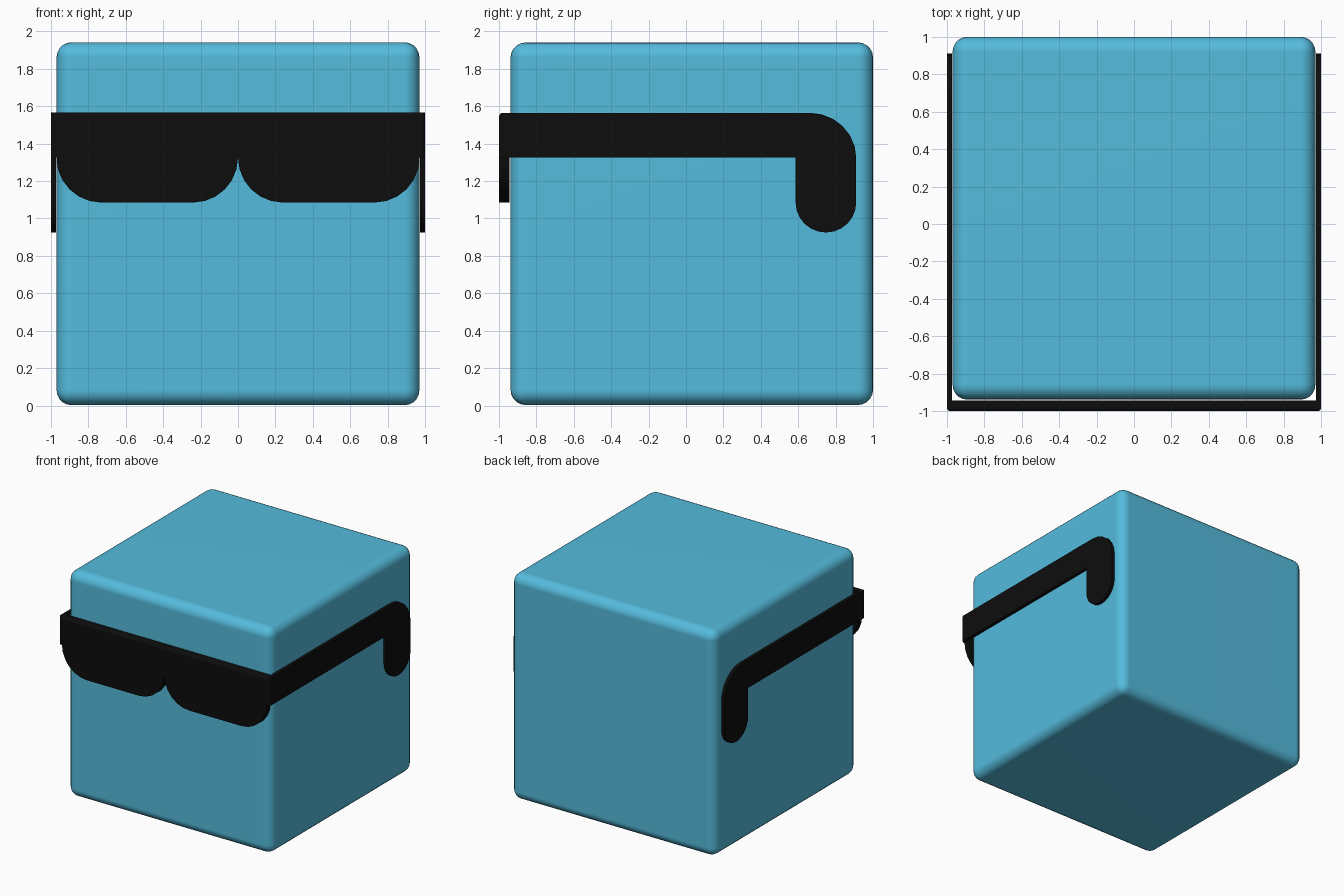
import bpy, bmesh
from math import sin, cos, radians
from mathutils import Vector

if "Cube" in bpy.data.objects:
    bpy.data.objects.remove(bpy.data.objects["Cube"])


def material(name, color):
    m = bpy.data.materials.new(name)
    m.diffuse_color = color
    m.use_nodes = True
    m.node_tree.nodes["Principled BSDF"].inputs["Base Color"].default_value = m.diffuse_color
    return m


BLUE = material("blue", (0.09, 0.50, 0.72, 1))
BLACK = material("black", (0.004, 0.004, 0.004, 1))


def add_object(name, bm, mat):
    bmesh.ops.recalc_face_normals(bm, faces=bm.faces)
    mesh = bpy.data.meshes.new(name)
    bm.to_mesh(mesh)
    bm.free()
    mesh.materials.append(mat)
    ob = bpy.data.objects.new(name, mesh)
    bpy.context.collection.objects.link(ob)
    return ob


def arc(cx, cz, rx, rz, a0, a1, n=6):
    angles = [radians(a0 + (a1 - a0) * i / n) for i in range(n + 1)]
    return [(cx + rx * cos(a), cz + rz * sin(a)) for a in angles]


def extruded(points, depth):
    """Closed 3D outline extruded along the depth vector."""
    bm = bmesh.new()
    face = bm.faces.new([bm.verts.new(p) for p in points])
    ext = bmesh.ops.extrude_face_region(bm, geom=[face])
    verts = [g for g in ext["geom"] if isinstance(g, bmesh.types.BMVert)]
    bmesh.ops.translate(bm, verts=verts, vec=Vector(depth))
    return bm


# rounded cube body
bm = bmesh.new()
bmesh.ops.create_cube(bm, size=1)
bmesh.ops.scale(bm, vec=(1.938, 1.938, 1.938), verts=bm.verts)
bmesh.ops.translate(bm, vec=(0, 0.031, 0.972), verts=bm.verts)
bmesh.ops.bevel(bm, geom=bm.edges[:], offset=0.08, segments=5,
                profile=0.5, affect='EDGES')
body = add_object("body", bm, BLUE)
body.data.polygons.foreach_set("use_smooth", [True] * len(body.data.polygons))
mod = body.modifiers.new("weighted", 'WEIGHTED_NORMAL')
mod.keep_sharp = True

# sunglasses front: brow bar with two round-bottomed lenses
TOP, MID, LOW = 1.565, 1.325, 1.085
lens = arc(0.24, MID, 0.24, MID - LOW, 180, 270) + arc(0.73, MID, 0.24, MID - LOW, 270, 360)
right = lens + [(1.0, MID), (1.0, TOP)]
left = [(-x, z) for x, z in reversed(right[1:])]
bm = extruded([(x, -1.0, z) for x, z in right + left], (0, 0.057, 0))
corners = [e for e in bm.edges
           if all(abs(v.co.x) > 0.999 and v.co.y < -0.999 for v in e.verts)]
bmesh.ops.bevel(bm, geom=corners, offset=0.02, segments=3, profile=0.5, affect='EDGES')
add_object("sunglasses_front", bm, BLACK)

# temple arms with downward ear hooks
profile = ([(-0.943, MID), (-0.943, TOP)]
           + arc(0.66, MID, 0.25, TOP - MID, 90, 0)
           + arc(0.748, 1.085, 0.162, 0.16, 0, -180, 12)
           + [(0.586, MID)])
for side, name in ((1, "right_arm"), (-1, "left_arm")):
    bm = extruded([(side * 0.972, y, z) for y, z in profile], (side * 0.028, 0, 0))
    add_object(name, bm, BLACK)
